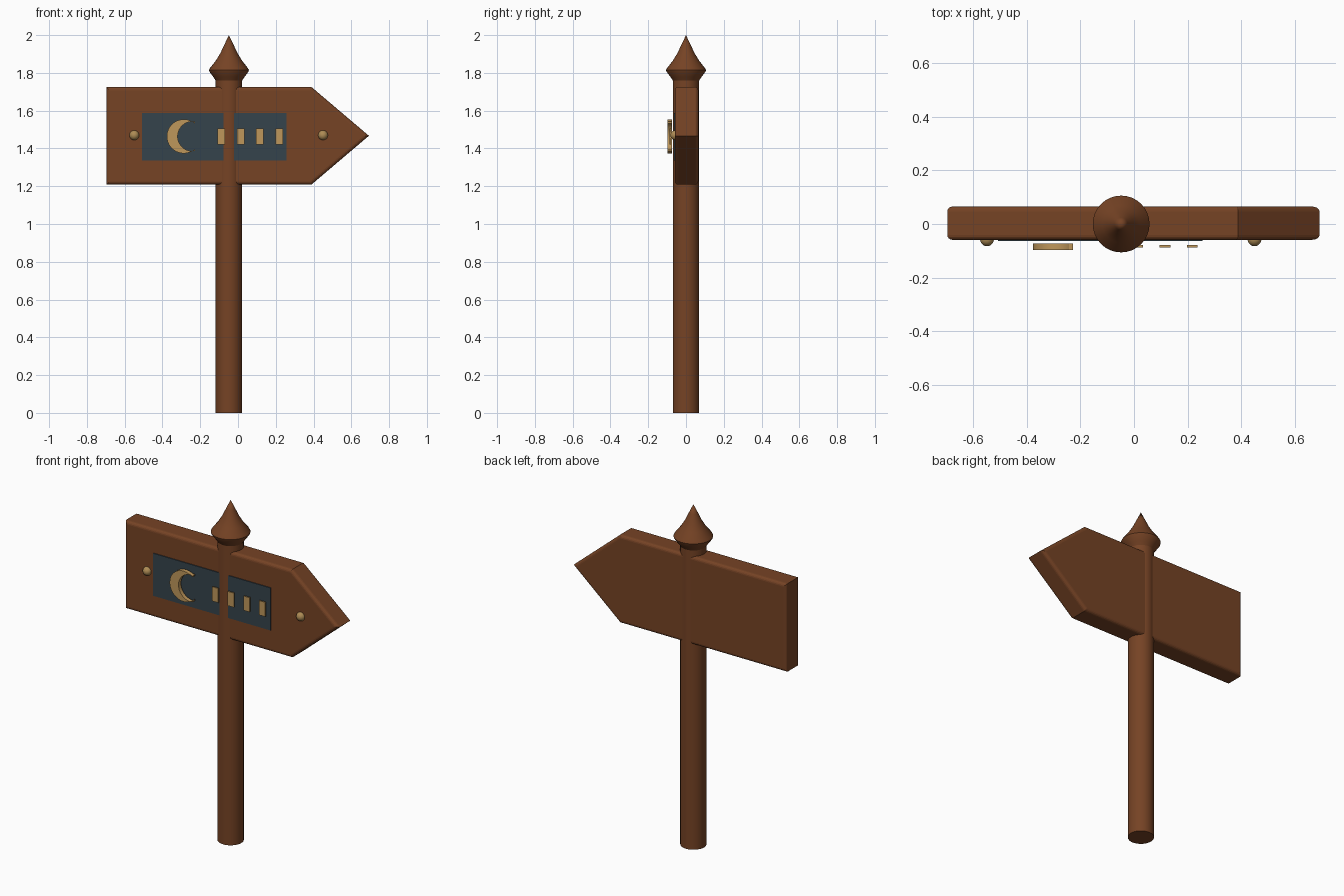
import bpy, bmesh
from math import sin, cos, pi, atan2, radians
from mathutils import Vector

cube = bpy.data.objects.get("Cube")
if cube:
    bpy.data.objects.remove(cube, do_unlink=True)


def material(name, rgb):
    m = bpy.data.materials.new(name)
    m.use_nodes = True
    m.diffuse_color = (*rgb, 1)
    bsdf = next(n for n in m.node_tree.nodes if n.type == 'BSDF_PRINCIPLED')
    bsdf.inputs["Base Color"].default_value = (*rgb, 1)
    return m


wood = material("brown wood", (0.18, 0.056, 0.018))
slate = material("dark slate", (0.036, 0.056, 0.072))
gold = material("pale gold", (0.52, 0.31, 0.105))
brass = material("brass", (0.42, 0.26, 0.09))


def add_object(name, bm, mat, smooth=None):
    bmesh.ops.recalc_face_normals(bm, faces=bm.faces)
    me = bpy.data.meshes.new(name)
    bm.to_mesh(me)
    bm.free()
    me.materials.append(mat)
    ob = bpy.data.objects.new(name, me)
    bpy.context.collection.objects.link(ob)
    if smooth:
        bpy.ops.object.select_all(action='DESELECT')
        ob.select_set(True)
        bpy.context.view_layer.objects.active = ob
        bpy.ops.object.shade_smooth_by_angle(angle=radians(smooth))
    return ob


def slab(name, outline, front, back, mat, bevel=0):
    """Extrude an x-z outline from y = front to y = back."""
    bm = bmesh.new()
    face = bm.faces.new([bm.verts.new((x, front, z)) for x, z in outline])
    ext = bmesh.ops.extrude_face_region(bm, geom=[face], use_keep_orig=True)
    new = [v for v in ext["geom"] if isinstance(v, bmesh.types.BMVert)]
    bmesh.ops.translate(bm, verts=new, vec=(0, back - front, 0))
    if bevel:
        rims = [e for e in bm.edges
                if abs(e.verts[0].co.y - e.verts[1].co.y) < 1e-5]
        bmesh.ops.bevel(bm, geom=rims, offset=bevel, segments=4,
                        profile=0.5, affect='EDGES')
    return add_object(name, bm, mat)


def box_outline(x0, x1, z0, z1):
    return [(x0, z0), (x1, z0), (x1, z1), (x0, z1)]


def lathe(name, profile, x, mat, sides=32):
    bm = bmesh.new()
    verts = [bm.verts.new((r, 0, z)) for r, z in profile]
    edges = [bm.edges.new(p) for p in zip(verts, verts[1:])]
    bmesh.ops.spin(bm, geom=verts + edges, cent=(0, 0, 0), axis=(0, 0, 1),
                   angle=2 * pi, steps=sides)
    bmesh.ops.remove_doubles(bm, verts=bm.verts, dist=1e-4)
    bmesh.ops.translate(bm, verts=bm.verts, vec=(x, 0, 0))
    return add_object(name, bm, mat, 30)


# Post and pointed finial
POST_X = -0.048
lathe("post", [(0, 0), (0.07, 0), (0.07, 1.775), (0, 1.775)], POST_X, wood)
lathe("finial", [(0, 1.76), (0.07, 1.76), (0.082, 1.778), (0.103, 1.806),
                 (0.106, 1.815), (0.1, 1.826), (0.07, 1.864), (0.045, 1.905),
                 (0.024, 1.95), (0, 2)], POST_X, wood)

# Arrow board with rounded rims
MID = 1.467
slab("arrow_board", [(-0.697, 1.208), (0.388, 1.208), (0.693, MID),
                     (0.388, 1.726), (-0.697, 1.726)],
     -0.059, 0.065, wood, 0.018)

# Recessed-looking sign panel
slab("sign_panel", box_outline(-0.507, 0.256, 1.337, 1.587),
     -0.064, -0.057, slate)

# Crescent: outer arc joined to an offset inner arc
tip = Vector((0.078, 0.072))
outer_r = 0.09
inner_x, inner_r = 0.046, 0.0785
a = atan2(outer_r * sin(0.87), outer_r * cos(0.87))
b = atan2(outer_r * sin(a), outer_r * cos(a) - inner_x)
N = 28
arc = lambda cx, r, start, i: (cx + r * cos(start + (2 * pi - 2 * start) * i / N),
                               r * sin(start + (2 * pi - 2 * start) * i / N))
outer = [arc(0, outer_r, a, i) for i in range(N + 1)]
inner = [arc(inner_x, inner_r, b, i) for i in range(N + 1)]
bm = bmesh.new()
rings = [[[bm.verts.new((x - 0.287, y, z + MID - 0.003)) for x, z in pts]
          for pts in (outer, inner)] for y in (-0.097, -0.073)]
(fo, fi), (bo, bi) = rings
for p, q in ((fo, fi), (bo, bi), (fo, bo), (fi, bi)):
    for i in range(N):
        bm.faces.new((p[i], p[i + 1], q[i + 1], q[i]))
for i in (0, N):
    bm.faces.new((fo[i], fi[i], bi[i], bo[i]))
add_object("crescent", bm, gold, 30)

# Row of four small bars
for i in range(4):
    x = -0.088 + 0.102 * i
    slab(f"bar_{i + 1}", box_outline(x - 0.02, x + 0.02, 1.422, 1.506),
         -0.087, -0.079, gold)

# Round studs at both ends
for name, x in (("right_stud", -0.549), ("left_stud", 0.45)):
    bm = bmesh.new()
    bmesh.ops.create_uvsphere(bm, u_segments=20, v_segments=12, radius=0.026)
    bmesh.ops.translate(bm, verts=bm.verts, vec=(x, -0.057, MID + 0.003))
    add_object(name, bm, brass, 40)
